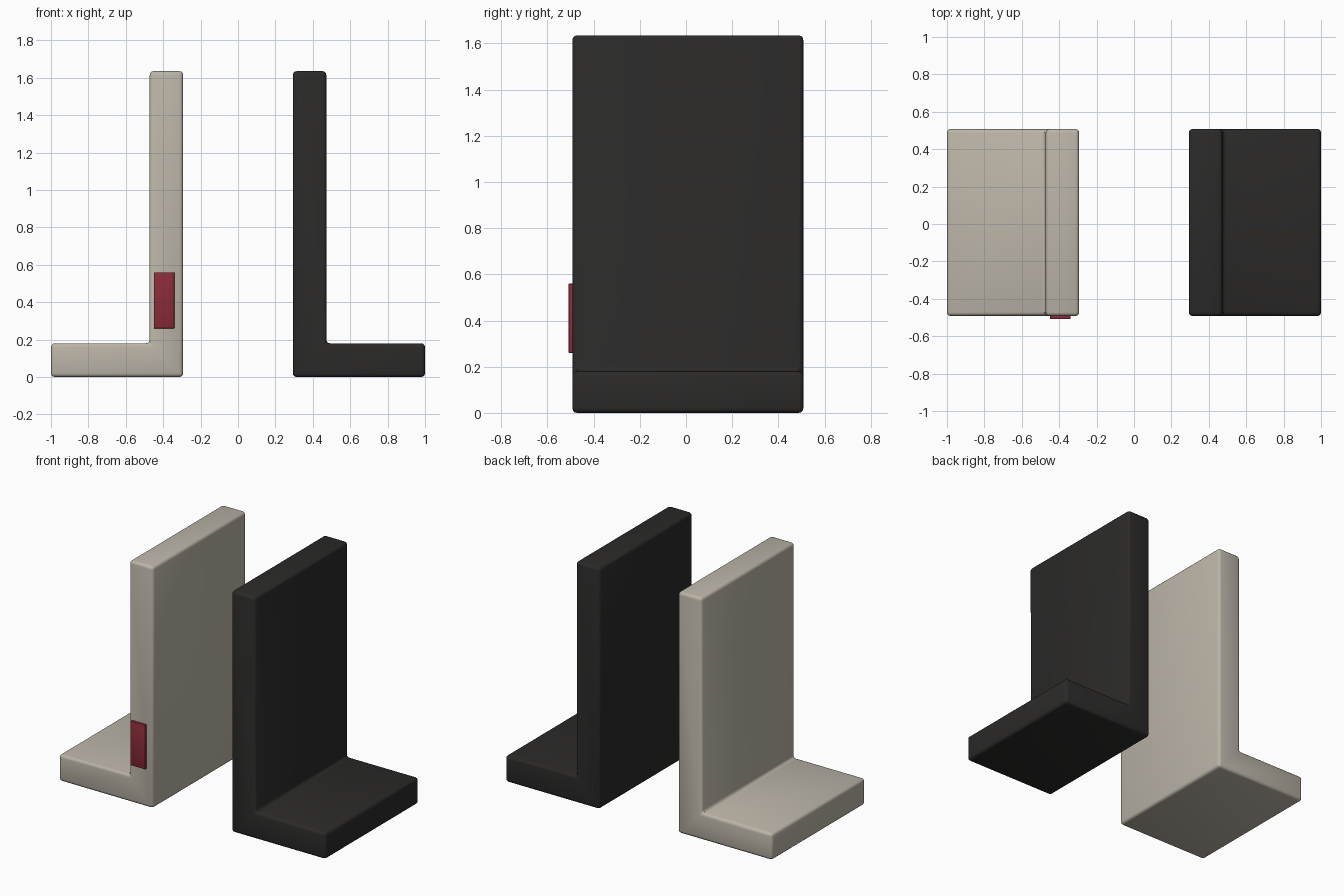
import bpy, bmesh

if "Cube" in bpy.data.objects:
    bpy.data.objects.remove(bpy.data.objects["Cube"])

Y0, Y1 = -0.492, 0.508


def material(name, rgb):
    m = bpy.data.materials.new(name)
    m.diffuse_color = (*rgb, 1)
    m.use_nodes = True
    m.node_tree.nodes["Principled BSDF"].inputs["Base Color"].default_value = m.diffuse_color
    return m


def finish(name, bm, mat, width, segments):
    bmesh.ops.recalc_face_normals(bm, faces=bm.faces)
    mesh = bpy.data.meshes.new(name)
    bm.to_mesh(mesh)
    bm.free()
    mesh.materials.append(mat)
    ob = bpy.data.objects.new(name, mesh)
    bpy.context.collection.objects.link(ob)
    bev = ob.modifiers.new("rounded_edges", 'BEVEL')
    bev.width, bev.segments, bev.limit_method = width, segments, 'ANGLE'
    bpy.context.view_layer.objects.active = ob
    ob.select_set(True)
    bpy.ops.object.modifier_apply(modifier=bev.name)
    bpy.ops.object.shade_smooth_by_angle()
    ob.select_set(False)
    return ob


def extruded(points, y0, y1):
    bm = bmesh.new()
    face = bm.faces.new([bm.verts.new((x, y0, z)) for x, z in points])
    ext = bmesh.ops.extrude_face_region(bm, geom=[face])
    verts = [g for g in ext["geom"] if isinstance(g, bmesh.types.BMVert)]
    bmesh.ops.translate(bm, verts=verts, vec=(0, y1 - y0, 0))
    return bm


# L-shaped bookends, mirrored left and right
profile = [(0.293, 0), (1, 0), (1, 0.18), (0.472, 0.18), (0.472, 1.635), (0.293, 1.635)]
for name, sign, rgb in (("left_bookend", -1, (0.50, 0.46, 0.39)),
                        ("right_bookend", 1, (0.024, 0.023, 0.022))):
    pts = [(sign * x, z) for x, z in profile]
    finish(name, extruded(pts, Y0, Y1), material(name + "_finish", rgb), 0.02, 3)

# Small red tag on the front edge of the left upright
tag = [(-0.45, 0.26), (-0.34, 0.26), (-0.34, 0.56), (-0.45, 0.56)]
finish("front_tag", extruded(tag, -0.508, Y0 + 0.004),
       material("tag_red", (0.26, 0.025, 0.04)), 0.003, 2)
